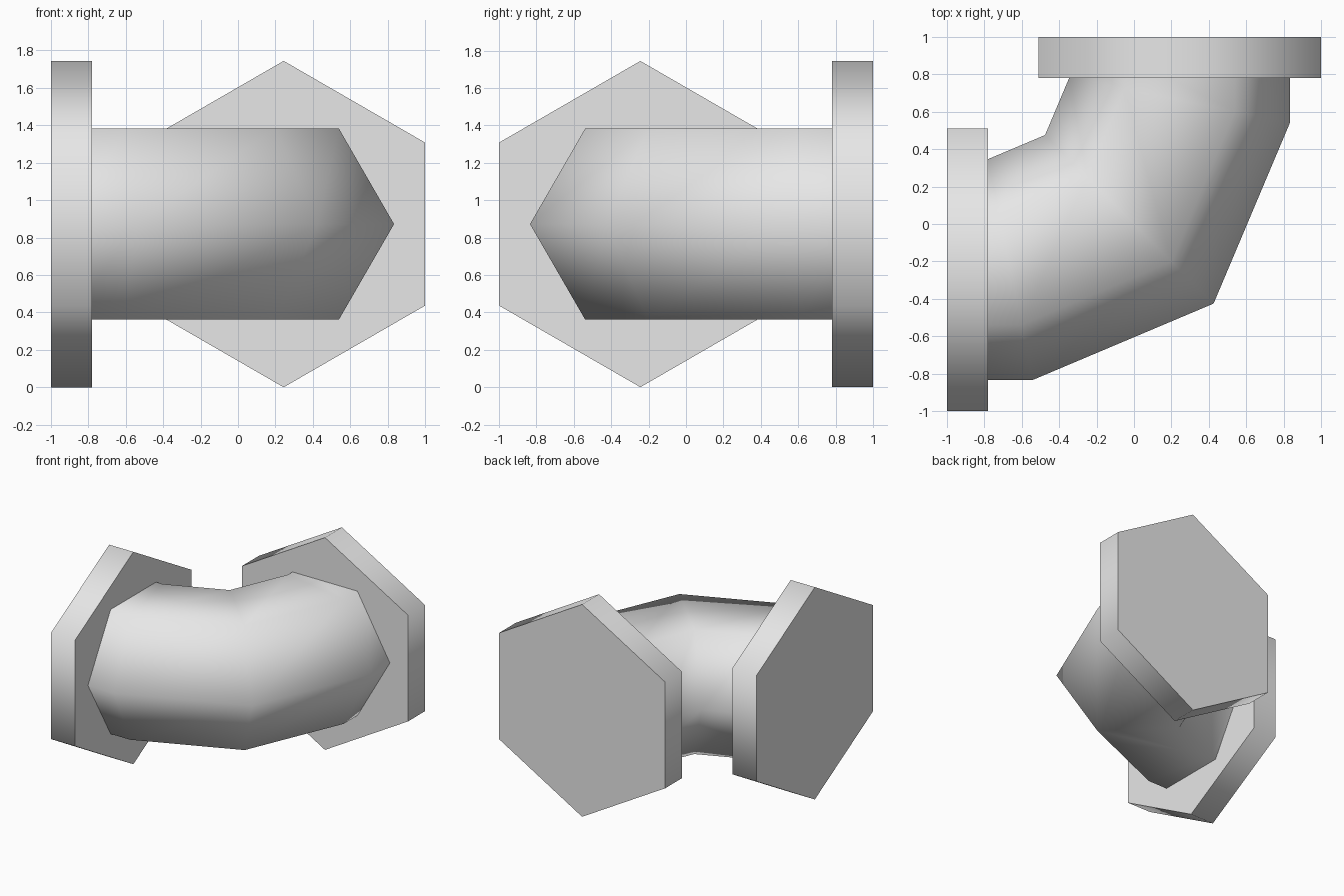
import bpy, bmesh, math
from mathutils import Vector

cube = bpy.data.objects.get("Cube")
if cube:
    bpy.data.objects.remove(cube, do_unlink=True)

GREY = (0.8, 0.8, 0.8, 1.0)
grey = bpy.data.materials.new("light_grey")
grey.use_nodes = True
grey.diffuse_color = GREY
grey.node_tree.nodes["Principled BSDF"].inputs["Base Color"].default_value = GREY

SIDES = 6
MID_Z = 0.872      # height of the pipe axis
OFFSET = 0.244     # sideways offset of both flange centres


def sweep(name, path, radius, phase):
    """Sweep a hexagon along a flat path with mitred joints and closed ends."""
    points = [Vector((x, y, MID_Z)) for x, y in path]
    steps = [(b - a).normalized() for a, b in zip(points, points[1:])]
    bm = bmesh.new()
    rings = []
    for i, centre in enumerate(points):
        before, after = steps[max(i - 1, 0)], steps[min(i, len(steps) - 1)]
        tangent = (before + after).normalized()
        side = Vector((tangent.y, -tangent.x, 0)) / tangent.dot(after)
        ring = []
        for k in range(SIDES):
            a = phase + math.tau * k / SIDES
            offset = side * math.cos(a) + Vector((0, 0, math.sin(a)))
            ring.append(bm.verts.new(centre + offset * radius))
        rings.append(ring)
    for r, s in zip(rings, rings[1:]):
        for k in range(SIDES):
            n = (k + 1) % SIDES
            bm.faces.new((r[k], r[n], s[n], s[k]))
    bm.faces.new(rings[0])
    bm.faces.new(rings[-1])
    bmesh.ops.recalc_face_normals(bm, faces=bm.faces)
    mesh = bpy.data.meshes.new(name)
    bm.to_mesh(mesh)
    bm.free()
    mesh.materials.append(grey)
    obj = bpy.data.objects.new(name, mesh)
    bpy.context.collection.objects.link(obj)
    # Round shading along the sides, crisp rims around the flat ends
    bpy.ops.object.select_all(action='DESELECT')
    obj.select_set(True)
    bpy.context.view_layer.objects.active = obj
    bpy.ops.object.shade_smooth_by_angle(angle=math.radians(70))
    return obj


# Curved pipe: the second half mirrors the first across the diagonal
half = [(-0.9, -OFFSET), (-0.662, -OFFSET)]
bend = [(-0.025, 0.025)]
mirrored = [(-y, -x) for x, y in reversed(half)]
sweep("elbow_pipe", half + bend + mirrored, 0.59, 0)

# Hexagonal end flanges with a corner pointing up
sweep("right_flange", [(-1, -OFFSET), (-0.78, -OFFSET)], 0.872, math.pi / 6)
sweep("back_flange", [(OFFSET, 0.78), (OFFSET, 1)], 0.872, math.pi / 6)
